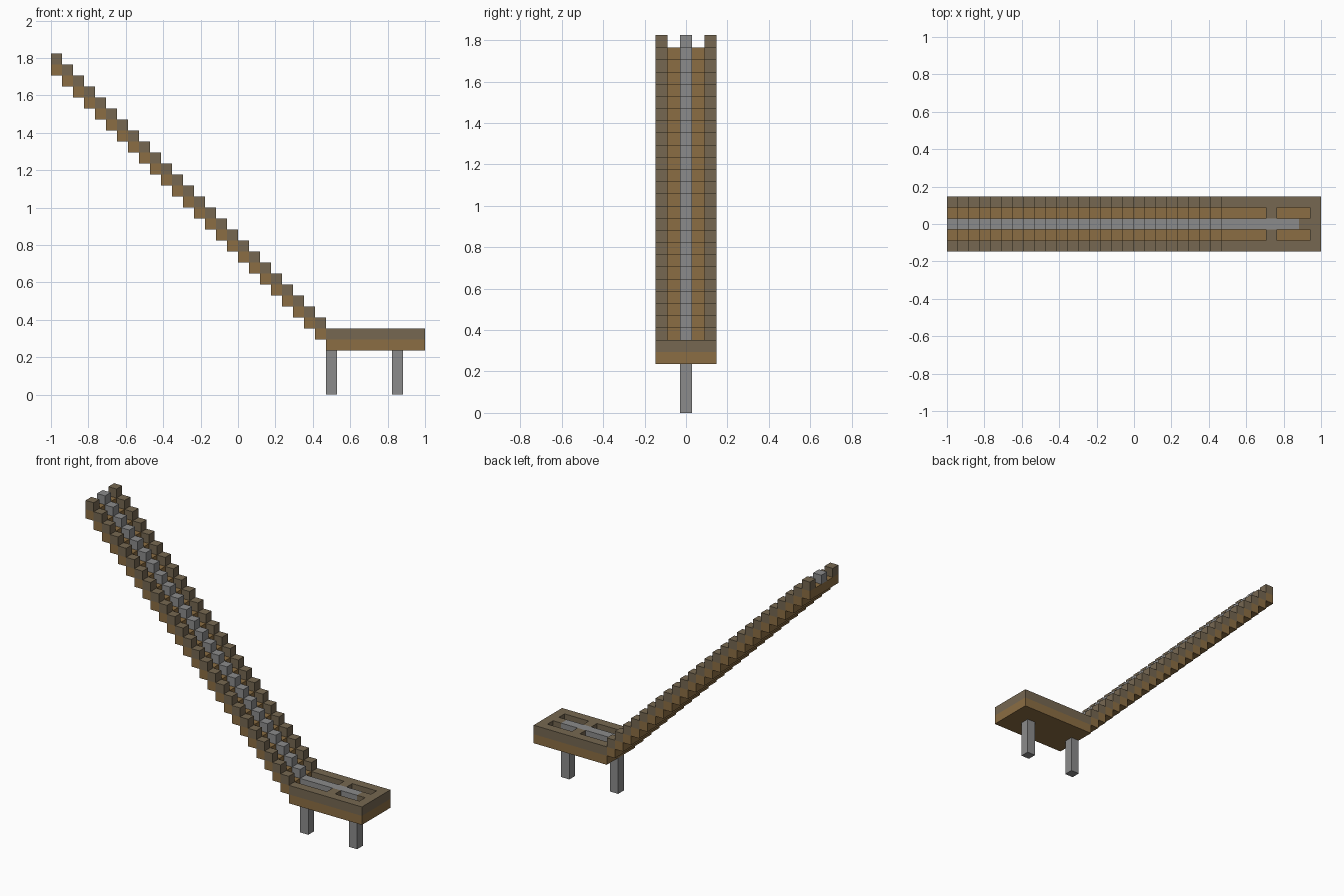
import bpy
import bmesh

if "Cube" in bpy.data.objects:
    bpy.data.objects.remove(bpy.data.objects["Cube"], do_unlink=True)

U = 2 / 34      # edge of one block
STEPS = 25      # blocks in the sloping run
END = 34        # far end of the deck, in blocks


def material(name, rgb):
    m = bpy.data.materials.new(name)
    m.use_nodes = True
    m.diffuse_color = (*rgb, 1)
    bsdf = m.node_tree.nodes["Principled BSDF"]
    bsdf.inputs["Base Color"].default_value = (*rgb, 1)
    bsdf.inputs["Roughness"].default_value = 0.9
    return m


brown = material("warm brown wood", (0.26, 0.155, 0.056))
umber = material("dull umber wood", (0.18, 0.137, 0.083))
grey = material("stone grey", (0.26, 0.26, 0.26))


def blocks(name, mat, boxes):
    """Join boxes given in block units as (x0, x1, y0, y1, z0, z1)."""
    bm = bmesh.new()
    for x0, x1, y0, y1, z0, z1 in boxes:
        verts = bmesh.ops.create_cube(bm, size=1)["verts"]
        for v in verts:
            v.co.x = (x1 if v.co.x > 0 else x0) * U - 1
            v.co.y = (y1 if v.co.y > 0 else y0) * U
            v.co.z = (z1 if v.co.z > 0 else z0) * U
    mesh = bpy.data.meshes.new(name)
    bm.to_mesh(mesh)
    bm.free()
    mesh.materials.append(mat)
    obj = bpy.data.objects.new(name, mesh)
    bpy.context.collection.objects.link(obj)
    return obj


def stair(y0, y1, base):
    """One block per step, descending toward +x."""
    return [(i, i + 1, y0, y1, base - i, base + 1 - i) for i in range(STEPS)]


# Sloping run: full-width treads, two side rails and a centre rail
blocks("stair_treads", brown, stair(-2.5, 2.5, 29))
blocks("stair_right_rail", umber, stair(-2.5, -1.5, 30))
blocks("stair_left_rail", umber, stair(1.5, 2.5, 30))
blocks("stair_centre_rail", grey, stair(-0.5, 0.5, 30))

# Deck: solid floor below a slotted rim
blocks("deck_floor", brown, [(STEPS, END, -2.5, 2.5, 4, 5)])
rim = [(33, END, -1.5, 1.5, 5, 6), (32, 33, -0.5, 0.5, 5, 6)]
for s in (-1, 1):
    rim.append((STEPS, END, *sorted((s * 1.5, s * 2.5)), 5, 6))
    rim.append((29, 30, *sorted((s * 0.5, s * 1.5)), 5, 6))
blocks("deck_rim", umber, rim)
blocks("deck_spine", grey, [(STEPS, 32, -0.5, 0.5, 5, 6)])

# Legs
for name, x in (("inner_leg", STEPS), ("outer_leg", 31)):
    blocks(name, grey, [(x, x + 1, -0.5, 0.5, 0, 4)])
